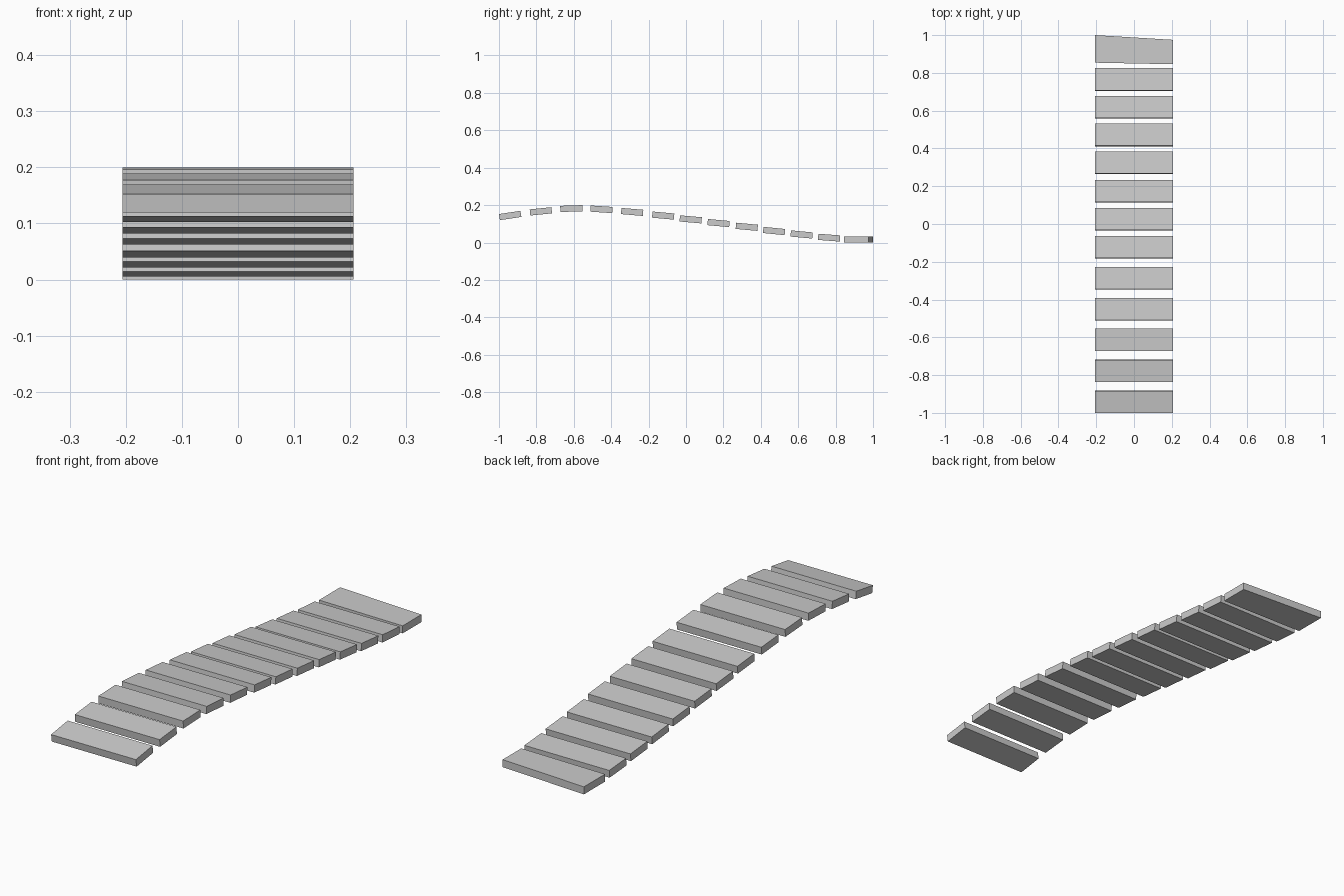
import bpy, bmesh, math
from mathutils import Matrix

if "Cube" in bpy.data.objects:
    bpy.data.objects.remove(bpy.data.objects["Cube"])

HALF_W, THICK, DEPTH = 0.2055, 0.033, 0.1195

# Centre y, underside z at front edge, underside z at back edge
PLANKS = [
    (-0.940, 0.119, 0.137), (-0.776, 0.144, 0.156), (-0.613, 0.163, 0.167),
    (-0.452, 0.165, 0.157), (-0.288, 0.152, 0.142), (-0.122, 0.133, 0.122),
    (0.025, 0.1125, 0.102), (0.174, 0.093, 0.082), (0.325, 0.073, 0.062),
    (0.471, 0.051, 0.039), (0.618, 0.032, 0.021), (0.765, 0.014, 0.005),
]


def slab(name, outline):
    """Flat board extruded from an xy outline, centred on z = 0."""
    bm = bmesh.new()
    face = bm.faces.new([bm.verts.new((x, y, -THICK / 2)) for x, y in outline])
    ext = bmesh.ops.extrude_face_region(bm, geom=[face])
    top = [v for v in ext["geom"] if isinstance(v, bmesh.types.BMVert)]
    bmesh.ops.translate(bm, verts=top, vec=(0, 0, THICK))
    bmesh.ops.recalc_face_normals(bm, faces=bm.faces)
    mesh = bpy.data.meshes.new(name)
    bm.to_mesh(mesh)
    bm.free()
    obj = bpy.data.objects.new(name, mesh)
    bpy.context.collection.objects.link(obj)
    return obj


# Tilted planks following the arched walkway
for i, (y, z0, z1) in enumerate(PLANKS, 1):
    tilt = math.atan2(z1 - z0, DEPTH)
    d = (DEPTH - THICK * abs(math.sin(tilt))) / math.cos(tilt) / 2
    plank = slab(f"plank_{i:02d}", [(-HALF_W, -d), (HALF_W, -d), (HALF_W, d), (-HALF_W, d)])
    plank.matrix_world = (Matrix.Translation((0, y, (z0 + z1) / 2 + THICK / 2))
                          @ Matrix.Rotation(tilt, 4, 'X'))

# Flat end plank with a skewed outer edge
end = slab("end_plank", [(-HALF_W, 0.854), (HALF_W, 0.846), (HALF_W, 0.975), (-HALF_W, 1.0)])
end.location.z = THICK / 2
